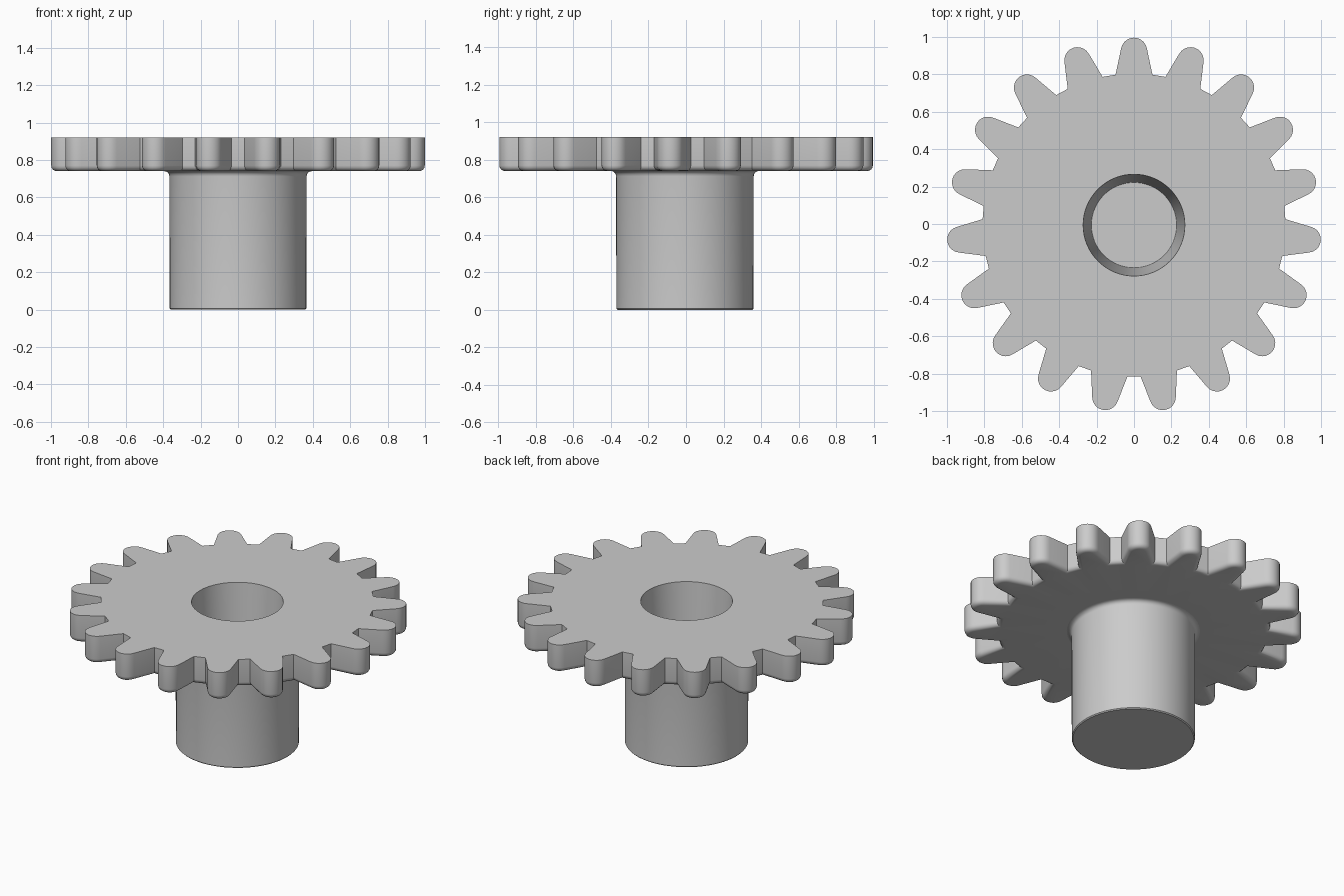
import bpy
import bmesh
from math import cos, sin, pi, radians

if "Cube" in bpy.data.objects:
    bpy.data.objects.remove(bpy.data.objects["Cube"])

TEETH = 19
SEGMENTS = 64
AXIS_Y = -0.006
Z_TOP, Z_UNDER = 0.92, 0.74
HOLE_R, FILLET_R = 0.272, 0.395
TIP_R, TIP_CENTRE, ROOT_R = 0.07, 0.932, 0.81

steel = bpy.data.materials.new("light grey")
steel.use_nodes = True
GREY = (0.6, 0.6, 0.6, 1)
steel.diffuse_color = GREY
steel.node_tree.nodes["Principled BSDF"].inputs["Base Color"].default_value = GREY


def finish(bm, name):
    bmesh.ops.recalc_face_normals(bm, faces=bm.faces)
    mesh = bpy.data.meshes.new(name)
    bm.to_mesh(mesh)
    bm.free()
    mesh.materials.append(steel)
    obj = bpy.data.objects.new(name, mesh)
    obj.location.y = AXIS_Y
    bpy.context.collection.objects.link(obj)
    bpy.ops.object.select_all(action='DESELECT')
    obj.select_set(True)
    bpy.context.view_layer.objects.active = obj
    bpy.ops.object.shade_smooth_by_angle(angle=radians(32))
    return obj


def ring(bm, radius, z):
    """Closed circle of edges around the axis."""
    verts = [bm.verts.new((radius * cos(2 * pi * i / SEGMENTS),
                           radius * sin(2 * pi * i / SEGMENTS), z))
             for i in range(SEGMENTS)]
    return [bm.edges.new((verts[i - 1], verts[i])) for i in range(SEGMENTS)]


def tooth_profile():
    """One tooth pointing along +x: root corner, round tip, root corner."""
    half = radians(7.0)
    tip = [(TIP_CENTRE + TIP_R * cos(a), TIP_R * sin(a))
           for a in (radians(-80 + 16 * i) for i in range(11))]
    root = (ROOT_R * cos(half), ROOT_R * sin(half))
    return [(root[0], -root[1])] + tip + [root]


# Gear wheel: toothed rim, sharp above and rounded below
bm = bmesh.new()
outline = []
for t in range(TEETH):
    a = pi / 2 + 2 * pi * t / TEETH
    for x, y in tooth_profile():
        outline.append((x * cos(a) - y * sin(a), x * sin(a) + y * cos(a)))
base = bm.faces.new([bm.verts.new((x, y, Z_UNDER)) for x, y in outline])
grown = bmesh.ops.extrude_face_region(bm, geom=[base], use_keep_orig=True)
for v in grown["geom"]:
    if isinstance(v, bmesh.types.BMVert):
        v.co.z = Z_TOP
bmesh.ops.recalc_face_normals(bm, faces=bm.faces)
lower = [e for e in bm.edges if all(v.co.z < Z_UNDER + 0.001 for v in e.verts)]
bmesh.ops.bevel(bm, geom=lower, offset=0.03, segments=4, profile=0.5,
                affect='EDGES', clamp_overlap=True)

# Replace both flat caps with caps that leave room for the hub
for z, radius in ((Z_TOP, HOLE_R), (Z_UNDER, FILLET_R)):
    caps = [f for f in bm.faces if all(abs(v.co.z - z) < 0.0005 for v in f.verts)]
    cap = max(caps, key=lambda f: f.calc_area())
    rim = list(cap.edges)
    bmesh.ops.delete(bm, geom=[cap], context='FACES_ONLY')
    bmesh.ops.triangle_fill(bm, use_beauty=True, use_dissolve=False,
                            edges=rim + ring(bm, radius, z))
finish(bm, "gear_wheel")

# Hub: filleted shaft, closed below, with a tapered blind bore
fillet = [(FILLET_R - 0.028 * sin(a), Z_UNDER - 0.028 * (1 - cos(a)))
          for a in (pi / 2 * i / 5 for i in range(6))]
shaft = fillet + [(0.365, 0.006), (0.359, 0)]
bore = [(HOLE_R, Z_TOP), (0.228, 0.18)]
bm = bmesh.new()
for profile in (shaft, bore):
    rings = [ring(bm, r, z) for r, z in profile]
    for upper, under in zip(rings, rings[1:]):
        bmesh.ops.bridge_loops(bm, edges=upper + under)
    bmesh.ops.contextual_create(bm, geom=rings[-1])
bmesh.ops.recalc_face_normals(bm, faces=bm.faces)
hub = finish(bm, "hub")

# The bore is an open cup, so its faces must look inward and up
bm = bmesh.new()
bm.from_mesh(hub.data)
bm.normal_update()
wrong = []
for f in bm.faces:
    c = f.calc_center_median()
    inside = all(v.co.xy.length < HOLE_R + 0.01 and v.co.z > 0.1 for v in f.verts)
    if len(f.verts) > 4:
        out = f.normal.z if inside else -f.normal.z
    else:
        out = f.normal.xy.dot(c.xy) * (-1 if inside else 1)
    if out < 0:
        wrong.append(f)
bmesh.ops.reverse_faces(bm, faces=wrong)
bm.to_mesh(hub.data)
bm.free()
